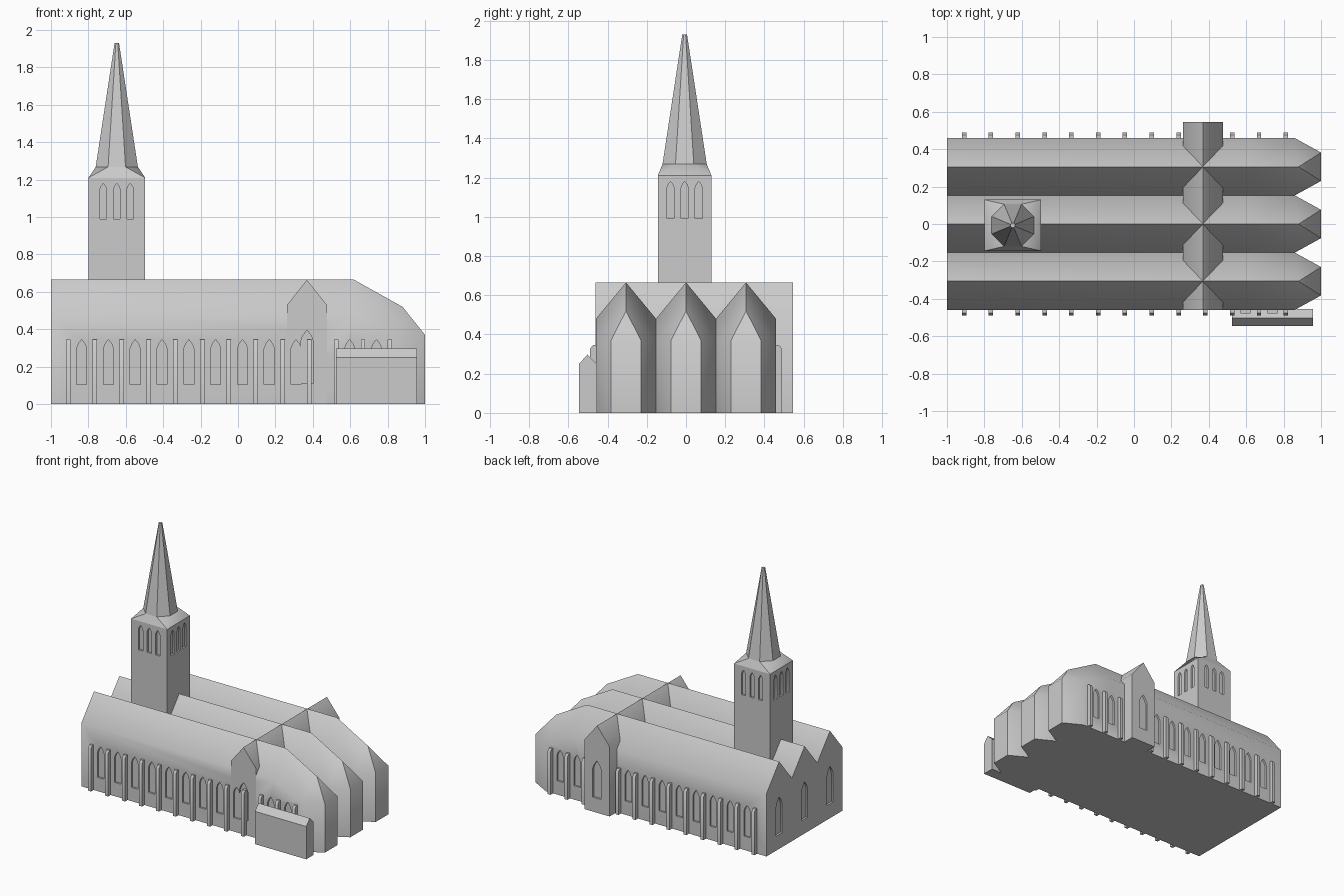
import bpy, bmesh, math
from mathutils import Vector

if "Cube" in bpy.data.objects:
    bpy.data.objects.remove(bpy.data.objects["Cube"])

stone = bpy.data.materials.new("grey_stone")
stone.diffuse_color = (0.6, 0.6, 0.6, 1)
stone.use_nodes = True
stone.node_tree.nodes["Principled BSDF"].inputs["Base Color"].default_value = stone.diffuse_color


def finish(name, bm):
    bmesh.ops.recalc_face_normals(bm, faces=bm.faces)
    me = bpy.data.meshes.new(name)
    bm.to_mesh(me)
    bm.free()
    me.materials.append(stone)
    ob = bpy.data.objects.new(name, me)
    bpy.context.collection.objects.link(ob)
    return ob


def add_hull(bm, pts):
    """Add the convex solid around pts to bm, with flat faces merged."""
    part = bmesh.new()
    for p in pts:
        part.verts.new(p)
    bmesh.ops.convex_hull(part, input=part.verts)
    bmesh.ops.dissolve_limit(part, angle_limit=0.01, verts=part.verts, edges=part.edges)
    bmesh.ops.recalc_face_normals(part, faces=part.faces)
    tmp = bpy.data.meshes.new("tmp")
    part.to_mesh(tmp)
    part.free()
    bm.from_mesh(tmp)
    bpy.data.meshes.remove(tmp)


def hull(name, pts):
    bm = bmesh.new()
    add_hull(bm, pts)
    return finish(name, bm)


def lancet(bm, axis, along, wall, w, z0, z1, depth=0.015):
    """Pointed window block straddling a wall; axis is the wall's normal."""
    h, rise = w / 2, w * 0.9
    prof = [(-h, z0), (h, z0), (h, z1 - rise), (h * 0.62, z1 - rise * 0.45),
            (0, z1), (-h * 0.62, z1 - rise * 0.45), (-h, z1 - rise)]
    pts = []
    for d in (-depth, depth):
        for a, z in prof:
            pts.append((along + a, wall + d, z) if axis == 'y' else (wall + d, along + a, z))
    add_hull(bm, pts)


def cut(obs, cutter):
    for ob in obs:
        m = ob.modifiers.new("windows", 'BOOLEAN')
        m.operation, m.solver, m.object = 'DIFFERENCE', 'EXACT', cutter
        m.use_self = True
        bpy.context.view_layer.objects.active = ob
        bpy.ops.object.modifier_apply(modifier=m.name)
    bpy.data.objects.remove(cutter)


# Three parallel naves, each ending in a hipped, three-sided apse
naves = []
for name, yc in (("south_nave", -0.306), ("middle_nave", 0), ("north_nave", 0.306)):
    pts = [(-1, yc, 0.665), (0.62, yc, 0.665), (0.88, yc, 0.52)]
    for s in (-1, 1):
        e, c = yc + s * 0.153, yc + s * 0.076
        pts += [(-1, e, 0), (-1, e, 0.48), (0.62, e, 0.48), (0.86, e, 0.37),
                (0.86, e, 0), (1, c, 0), (1, c, 0.37)]
    naves.append(hull(name, pts))

# Cross-gabled transept, projecting only to the north
transept = hull("transept", [(x, y, z) for y in (-0.4605, 0.545) for x, z in
                ((0.262, 0), (0.262, 0.53), (0.368, 0.664), (0.475, 0.53), (0.475, 0))])

# Low gabled side room on the south-east
side_room = hull("side_room", [(x, y, z) for x in (0.525, 0.957) for y, z in
                 ((-0.545, 0), (-0.545, 0.25), (-0.503, 0.297), (-0.455, 0.25), (-0.455, 0))])

# Window recesses in the nave, transept and west walls
STEP = 0.1433
bm = bmesh.new()
for i in range(12):
    x = -0.836 + i * STEP
    if i == 9:
        continue
    lancet(bm, 'y', x, -0.46, 0.054, 0.105, 0.345)
    if i != 8:
        lancet(bm, 'y', x, 0.46, 0.054, 0.105, 0.345)
for wall in (-0.46, 0.545):
    lancet(bm, 'y', 0.369, wall, 0.072, 0.11, 0.395)
for yc in (-0.306, 0, 0.306):
    lancet(bm, 'x', yc, -1, 0.072, 0.11, 0.395)
cut(naves + [transept, side_room], finish("window_cutter", bm))

# Buttresses with sloped tops along both long walls
for s, side in ((-1, "south"), (1, "north")):
    bm = bmesh.new()
    for i in range(13):
        x = -0.908 + i * STEP
        if i == 9 and s > 0:
            continue
        add_hull(bm, [(x + dx, s * y, z) for dx in (-0.012, 0.012) for y, z in
                 ((0.45, 0), (0.45, 0.345), (0.475, 0.345), (0.49, 0.325), (0.49, 0))])
    finish(side + "_buttresses", bm)

# Bell tower with three lancets on each side
TX, TY, HX, HY = -0.648, -0.007, 0.152, 0.137
tower = hull("tower", [(TX + a * HX, TY + b * HY, z)
             for a in (-1, 1) for b in (-1, 1) for z in (0.3, 1.21)])
bm = bmesh.new()
for o in (-0.072, 0, 0.072):
    for s in (-1, 1):
        lancet(bm, 'y', TX + o, TY + s * HY, 0.036, 0.99, 1.18)
        lancet(bm, 'x', TY + o, TX + s * HX, 0.036, 0.99, 1.18)
cut([tower], finish("tower_window_cutter", bm))

# Sloped tower cap turning the square into an octagon, then the spire
def octagon(r, z):
    return [(TX + r * math.cos(a), TY + r * math.sin(a), z)
            for a in (math.pi / 8 + k * math.pi / 4 for k in range(8))]

hull("tower_cap", [(TX + a * HX, TY + b * HY, 1.21) for a in (-1, 1) for b in (-1, 1)]
     + octagon(0.122, 1.268))
hull("spire", octagon(0.122, 1.268) + octagon(0.013, 1.93))

# Smooth the soft roof edges, keep the hard ones
for ob in bpy.context.scene.objects:
    bpy.ops.object.select_all(action='DESELECT')
    ob.select_set(True)
    bpy.context.view_layer.objects.active = ob
    bpy.ops.object.shade_smooth_by_angle(angle=math.radians(41))
